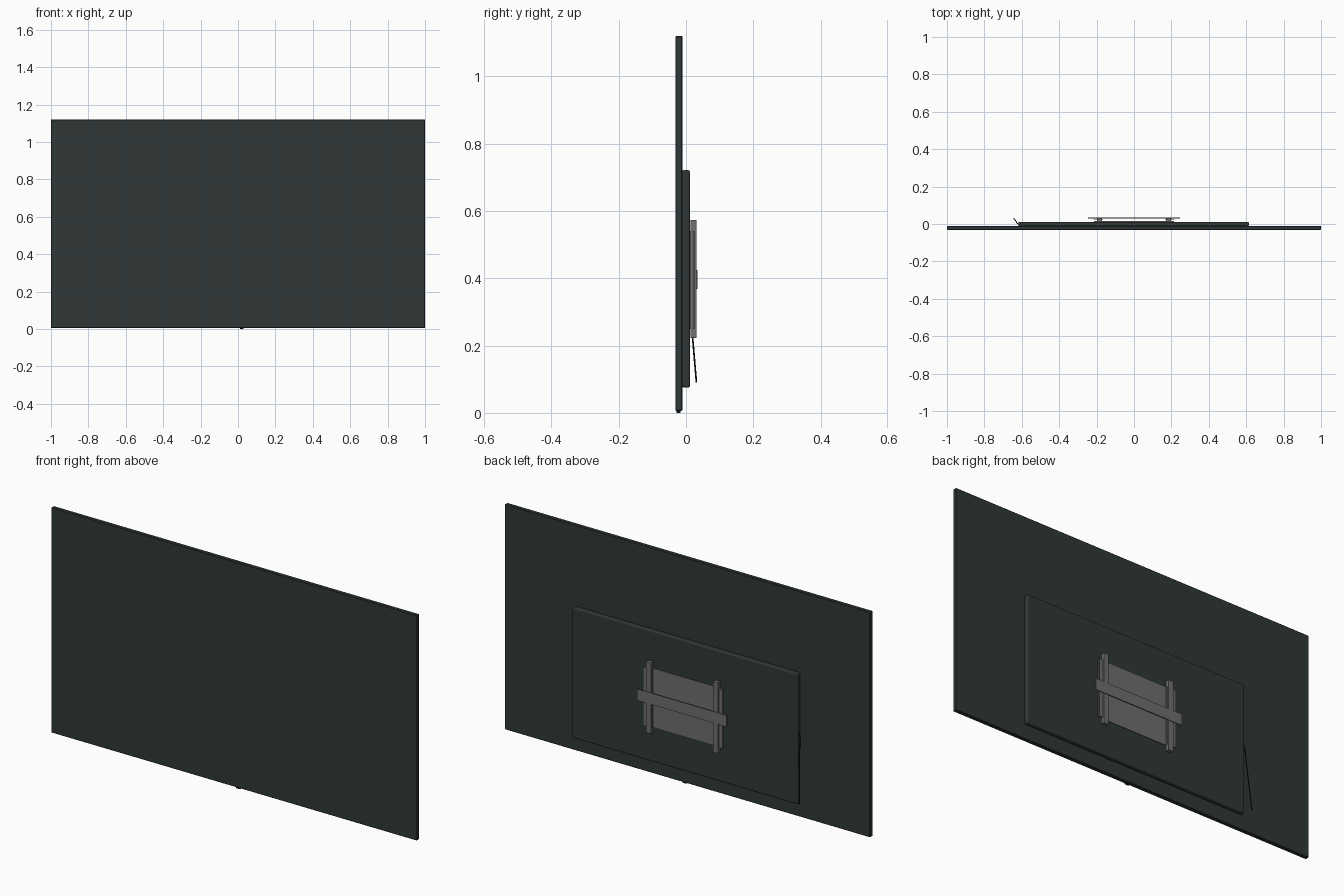
import bpy
import bmesh

if "Cube" in bpy.data.objects:
    bpy.data.objects.remove(bpy.data.objects["Cube"], do_unlink=True)


def material(name, colour):
    mat = bpy.data.materials.new(name)
    mat.use_nodes = True
    mat.diffuse_color = (*colour, 1)
    mat.node_tree.nodes["Principled BSDF"].inputs["Base Color"].default_value = (*colour, 1)
    return mat


dark = material("dark slate plastic", (0.028, 0.039, 0.037))
grey = material("grey metal", (0.16, 0.157, 0.157))
black = material("black rubber", (0.008, 0.01, 0.01))


def box(name, xs, ys, zs, mat, bevel=0, segments=1):
    """Box between the given limits, with optional rounded edges."""
    bm = bmesh.new()
    bmesh.ops.create_cube(bm, size=1)
    for v in bm.verts:
        v.co = [lo + (c + 0.5) * (hi - lo) for c, (lo, hi) in zip(v.co, (xs, ys, zs))]
    mesh = bpy.data.meshes.new(name)
    bm.to_mesh(mesh)
    bm.free()
    mesh.materials.append(mat)
    obj = bpy.data.objects.new(name, mesh)
    bpy.context.collection.objects.link(obj)
    if bevel:
        mod = obj.modifiers.new("rounded edges", "BEVEL")
        mod.width = bevel
        mod.segments = segments
    return obj


# Screen panel, sensor under its lower edge, and rear housing
box("screen_panel", (-1, 1), (-0.031, -0.011), (0.006, 1.12), dark, 0.002)
box("sensor", (0.01, 0.03), (-0.028, -0.016), (0, 0.008), black)
box("rear_housing", (-0.618, 0.615), (-0.012, 0.012), (0.075, 0.722), dark, 0.007, 3)

# Wall mount: base plate, two rails with flanges, and crossbar
box("mount_plate", (-0.214, 0.214), (0.011, 0.015), (0.25, 0.54), grey)
for side, s in (("left", 1), ("right", -1)):
    box(side + "_rail", sorted((s * 0.17, s * 0.197)), (0.014, 0.031), (0.222, 0.573), grey)
    box(side + "_rail_flange", sorted((s * 0.165, s * 0.217)), (0.021, 0.025), (0.25, 0.54), grey)
box("mount_crossbar", (-0.245, 0.245), (0.03, 0.034), (0.369, 0.425), grey)

# Power cable hanging from the side of the housing
curve = bpy.data.curves.new("power_cable", "CURVE")
curve.dimensions = "3D"
curve.bevel_depth = 0.0025
curve.bevel_resolution = 2
curve.use_fill_caps = True
path = [(-0.612, 0, 0.44), (-0.622, 0.002, 0.42), (-0.628, 0.011, 0.33),
        (-0.635, 0.02, 0.22), (-0.643, 0.031, 0.09)]
spline = curve.splines.new("BEZIER")
spline.bezier_points.add(len(path) - 1)
for point, co in zip(spline.bezier_points, path):
    point.co = co
    point.handle_left_type = point.handle_right_type = "AUTO"
curve.materials.append(black)
bpy.context.collection.objects.link(bpy.data.objects.new("power_cable", curve))
